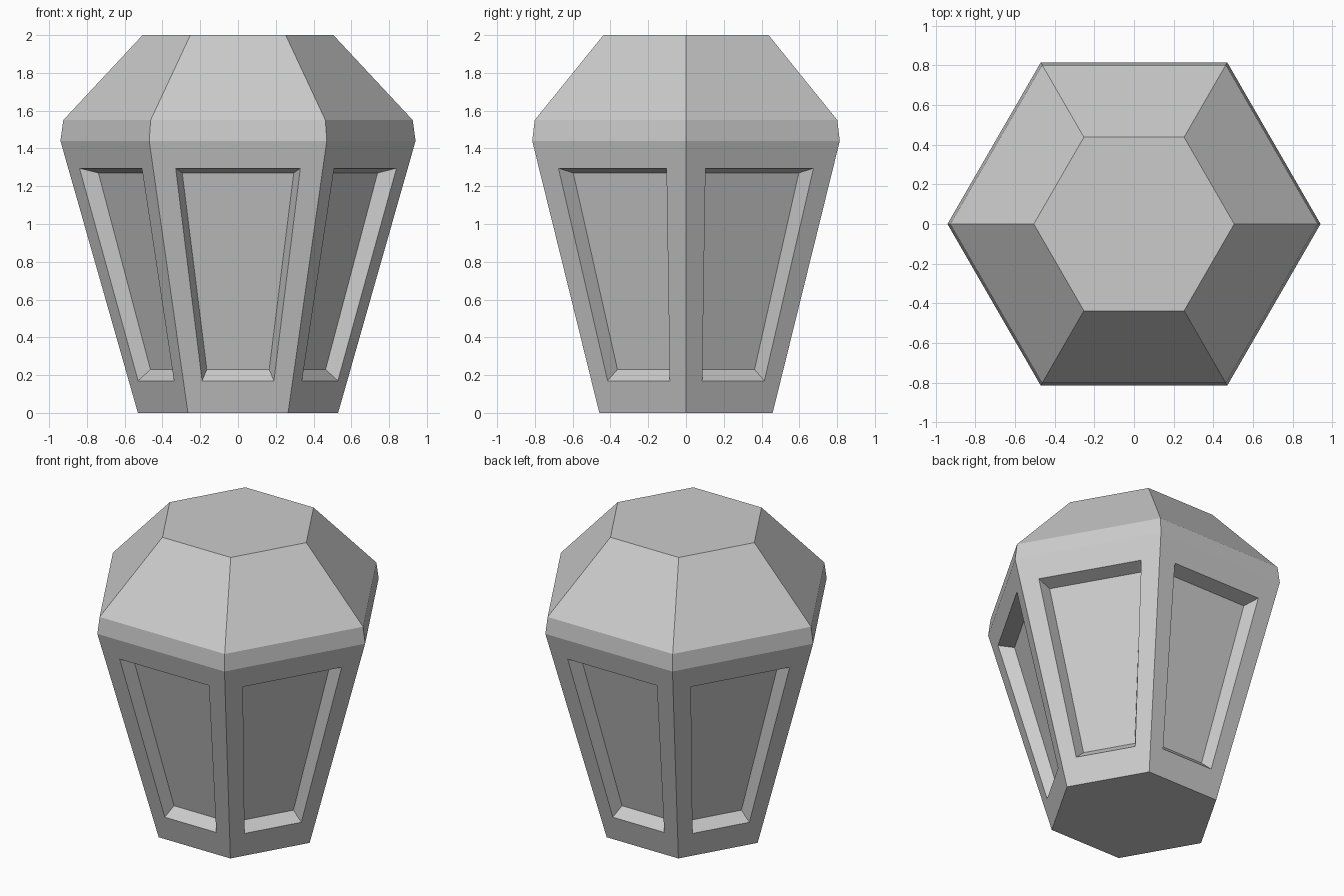
import bpy
import bmesh
from math import cos, sin, pi
from mathutils import Matrix

cube = bpy.data.objects.get("Cube")
if cube:
    bpy.data.objects.remove(cube, do_unlink=True)

SIDES = 6
APOTHEM = cos(pi / SIDES)

# Body profile: (corner radius, height)
BASE, SHOULDER, BAND, CROWN = (0.53, 0), (0.94, 1.44), (0.925, 1.55), (0.505, 2)

stone = bpy.data.materials.new("light grey")
stone.use_nodes = True
grey = (0.6, 0.6, 0.6, 1)
stone.diffuse_color = grey
stone.node_tree.nodes["Principled BSDF"].inputs["Base Color"].default_value = grey


def wall_depth(z):
    """Distance from the axis to the middle of a sloping wall."""
    t = z / SHOULDER[1]
    return APOTHEM * (BASE[0] + t * (SHOULDER[0] - BASE[0]))


def trapezoid(bottom, top):
    """Four corners of a front panel; each row is (half width, depth, z)."""
    (w0, d0, z0), (w1, d1, z1) = bottom, top
    return [(-w0, -d0, z0), (w0, -d0, z0), (w1, -d1, z1), (-w1, -d1, z1)]


def row(ring):
    """Edge of one hexagon side, as a trapezoid row."""
    radius, z = ring
    return (radius / 2, radius * APOTHEM, z)


# One side of the body: framed wall, recessed panel, band and roof slope
wall = trapezoid(row(BASE), row(SHOULDER))
opening = trapezoid((0.19, wall_depth(0.17), 0.17), (0.33, wall_depth(1.295), 1.295))
recess = trapezoid((0.165, 0.44, 0.23), (0.295, 0.683, 1.27))
faces = [recess, trapezoid(row(SHOULDER), row(BAND)), trapezoid(row(BAND), row(CROWN))]
for outer, inner in ((wall, opening), (opening, recess)):
    for i in range(4):
        j = (i + 1) % 4
        faces.append([outer[i], outer[j], inner[j], inner[i]])

# Repeat the side around the axis
bm = bmesh.new()
for k in range(SIDES):
    turn = Matrix.Rotation(k * 2 * pi / SIDES, 3, "Z")
    for face in faces:
        bm.faces.new([bm.verts.new(turn @ bm.verts.new(c).co) for c in face])
bmesh.ops.delete(bm, geom=[v for v in bm.verts if not v.link_faces], context="VERTS")

# Flat base and crown
for radius, z in (BASE, CROWN):
    bm.faces.new([bm.verts.new((radius * cos(k * pi / 3), radius * sin(k * pi / 3), z))
                  for k in range(SIDES)])
bmesh.ops.remove_doubles(bm, verts=bm.verts, dist=0.001)
bmesh.ops.recalc_face_normals(bm, faces=bm.faces)

mesh = bpy.data.meshes.new("lantern_body")
bm.to_mesh(mesh)
bm.free()
mesh.materials.append(stone)
body = bpy.data.objects.new("lantern_body", mesh)
bpy.context.collection.objects.link(body)
